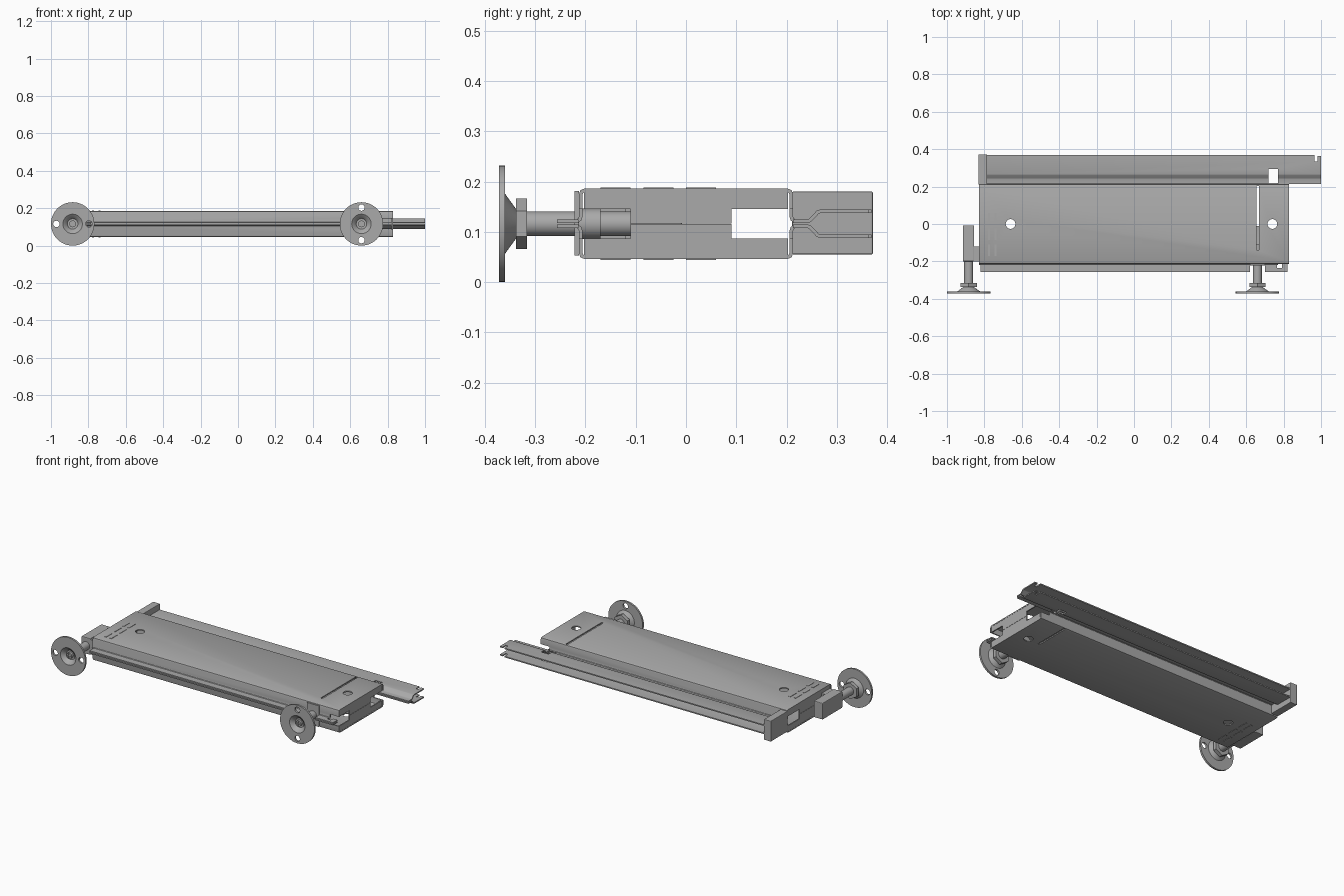
import bpy, bmesh, math
from mathutils import Matrix, Vector

if "Cube" in bpy.data.objects:
    bpy.data.objects.remove(bpy.data.objects["Cube"])

MID = 0.116          # height of the symmetry plane
SHEET = 0.007        # sheet metal thickness

steel = bpy.data.materials.new("grey_steel")
steel.use_nodes = True
steel.diffuse_color = (0.4, 0.4, 0.4, 1)
steel.node_tree.nodes["Principled BSDF"].inputs["Base Color"].default_value = (0.4, 0.4, 0.4, 1)


def make(name, bm):
    bmesh.ops.recalc_face_normals(bm, faces=bm.faces)
    mesh = bpy.data.meshes.new(name)
    bm.to_mesh(mesh)
    bm.free()
    mesh.materials.append(steel)
    obj = bpy.data.objects.new(name, mesh)
    bpy.context.scene.collection.objects.link(obj)
    return obj


def bake(obj):
    bpy.context.view_layer.update()
    deps = bpy.context.evaluated_depsgraph_get()
    mesh = bpy.data.meshes.new_from_object(obj.evaluated_get(deps))
    obj.modifiers.clear()
    obj.data = mesh


def box(name, x, y, z, bevel=0):
    bm = bmesh.new()
    size = Vector((x[1] - x[0], y[1] - y[0], z[1] - z[0]))
    mid = Vector((sum(x) / 2, sum(y) / 2, sum(z) / 2))
    bmesh.ops.create_cube(bm, size=1, matrix=Matrix.Translation(mid) @ Matrix.Diagonal(size).to_4x4())
    if bevel:
        bmesh.ops.bevel(bm, geom=bm.edges[:], offset=bevel, segments=2, affect='EDGES', profile=0.5)
    return make(name, bm)


def rod(name, radius, centre, length, axis='Y', sides=32):
    bm = bmesh.new()
    turn = Matrix.Rotation(math.pi / 2 if axis == 'Y' else 0, 4, 'X')
    bmesh.ops.create_cone(bm, cap_ends=True, segments=sides, radius1=radius, radius2=radius,
                          depth=length, matrix=Matrix.Translation(centre) @ turn)
    return make(name, bm)


def cut(obj, cutters):
    for c in cutters:
        c.hide_render = True
        m = obj.modifiers.new("cut", 'BOOLEAN')
        m.operation = 'DIFFERENCE'
        m.solver = 'EXACT'
        m.object = c
    bake(obj)
    for c in cutters:
        bpy.data.objects.remove(c)


def sheet(name, path, x, side):
    """Bent sheet: path of (y, height above the middle), extruded along x."""
    bm = bmesh.new()
    rows = [[bm.verts.new((px, y, MID + side * h)) for px in x] for y, h in path]
    for a, b in zip(rows, rows[1:]):
        bm.faces.new((a[0], a[1], b[1], b[0]))
    obj = make(name, bm)
    m = obj.modifiers.new("thickness", 'SOLIDIFY')
    m.thickness = SHEET
    m.offset = 0
    m.use_even_offset = True
    bake(obj)
    return obj


def smooth(obj):
    bpy.ops.object.select_all(action='DESELECT')
    bpy.context.view_layer.objects.active = obj
    obj.select_set(True)
    bpy.ops.object.shade_smooth_by_angle(angle=math.radians(30))


ALL_Z = (-0.1, 0.4)
WINDOW = (MID - 0.029, MID + 0.029)

# Two mirrored shells with round holes, a cross slot and corner windows
half = [(0.216, 0.005), (0.211, 0.009), (0.2095, 0.014), (0.2095, 0.058),
        (0.2075, 0.064), (0.2015, 0.0665)]
shell_path = [(-y, h) for y, h in half] + half[::-1]
flange_path = [(-0.257, 0.005), (-0.214, 0.005)]
rail_path = [(0.213, 0.005), (0.242, 0.005), (0.247, 0.007), (0.262, 0.023), (0.268, 0.025), (0.369, 0.025)]

for label, side in (("upper", 1), ("lower", -1)):
    shell = sheet(label + "_shell", shell_path, (-0.83, 0.83), side)
    cut(shell, [rod("hole_cutter", 0.026, (x, 0, MID), 0.5, 'Z') for x in (-0.66, 0.74)]
        + [box("slot_cutter", (0.655, 0.667), (-0.14 if side > 0 else -0.01, 0.204), ALL_Z),
           box("front_window_cutter", (0.77, 0.9), (-0.3, -0.11), WINDOW),
           box("back_window_cutter", (0.77, 0.9), (0.09, 0.3), WINDOW)])
    smooth(shell)

    # End flaps that meet along the middle
    for end, x in (("left", (0.822, 0.829)), ("right", (-0.829, -0.822))):
        z = sorted((MID + side * 0.0006, MID + side * 0.066))
        flap = box(f"{label}_{end}_end_flap", x, (-0.203, 0.203), z)
        cut(flap, [box("window_cutter", (-1, 1), (-0.3, -0.11), WINDOW),
                   box("window_cutter", (-1, 1), (0.09, 0.3), WINDOW)])

    # Front seam flange, interrupted around the foot
    sheet(label + "_front_flange", flange_path, (-0.82, 0.62), side)
    short = sheet(label + "_short_flange", flange_path, (0.70, 0.82), side)
    cut(short, [box("notch_cutter", (0.765, 0.79), (-0.235, -0.2), ALL_Z)])

    # Forked back rail
    rail = sheet(label + "_back_rail", rail_path, (-0.786, 1.0), side)
    cut(rail, [box("rail_gap_cutter", (0.72, 0.77), (0.2, 0.295), ALL_Z),
               box("rail_notch_cutter", (0.965, 0.98), (0.335, 0.4), ALL_Z),
               box("rail_tip_cutter", (0.975, 1.1), (0.363, 0.4), ALL_Z)])
    smooth(rail)

    # Small raised ribs near the right end
    for i in range(3):
        for j in range(2):
            x, y, z = -0.775 + j * 0.035, -0.14 + i * 0.085, MID + side * 0.07
            box(f"{label}_rib", (x - 0.006, x + 0.006), (y - 0.03, y + 0.03), (z - 0.002, z + 0.002))

# Cap on the rail end
box("rail_end_cap", (-0.832, -0.786), (0.211, 0.372), (0.055, 0.18), 0.003)

# Side bracket holding the outer foot
box("foot_bracket", (-0.915, -0.855), (-0.2, -0.008), (MID - 0.05, MID + 0.05), 0.004)
box("bracket_tab", (-0.857, -0.828), (-0.2, -0.12), (MID - 0.045, MID + 0.045))

# Collar and backing plate for the foot in the body
box("foot_backing_plate", (0.62, 0.70), (-0.222, -0.213), (0.053, 0.181))
smooth(rod("foot_collar", 0.03, (0.66, -0.195, MID), 0.05))

# Levelling feet: dished plate, hex nut, stem and cross-head screw
dish = [(0, -0.348), (0.028, -0.348), (0.034, -0.358), (0.052, -0.372), (0.116, -0.372),
        (0.116, -0.36), (0.06, -0.36), (0.05, -0.353), (0.028, -0.337), (0, -0.337)]


def foot(name, cx, stem_end, hole_dir):
    bm = bmesh.new()
    verts = [bm.verts.new((cx + r, y, MID)) for r, y in dish]
    edges = [bm.edges.new(pair) for pair in zip(verts, verts[1:])]
    bmesh.ops.spin(bm, geom=verts + edges, cent=(cx, 0, MID), axis=(0, 1, 0),
                   angle=math.tau, steps=48, use_duplicate=False)
    bmesh.ops.remove_doubles(bm, verts=bm.verts, dist=1e-5)
    plate = make(name + "_plate", bm)
    cut(plate, [rod("hole_cutter", 0.017, (cx + s * 0.087 * hole_dir[0], -0.366, MID + s * 0.087 * hole_dir[1]), 0.1)
                for s in (-1, 1)])
    smooth(plate)
    smooth(rod(name + "_stem", 0.0245, (cx, (stem_end - 0.34) / 2, MID), stem_end + 0.34))
    rod(name + "_nut", 0.05, (cx, -0.327, MID), 0.022, sides=6)
    screw = rod(name + "_screw", 0.018, (cx, -0.355, MID), 0.016)
    cut(screw, [box("cross_cutter", (cx - a, cx + a), (-0.4, -0.358), (MID - b, MID + b))
                for a, b in ((0.013, 0.003), (0.003, 0.013))])
    smooth(screw)


foot("outer_foot", -0.884, -0.19, (1, 0))
foot("inner_foot", 0.66, -0.11, (0, 1))
